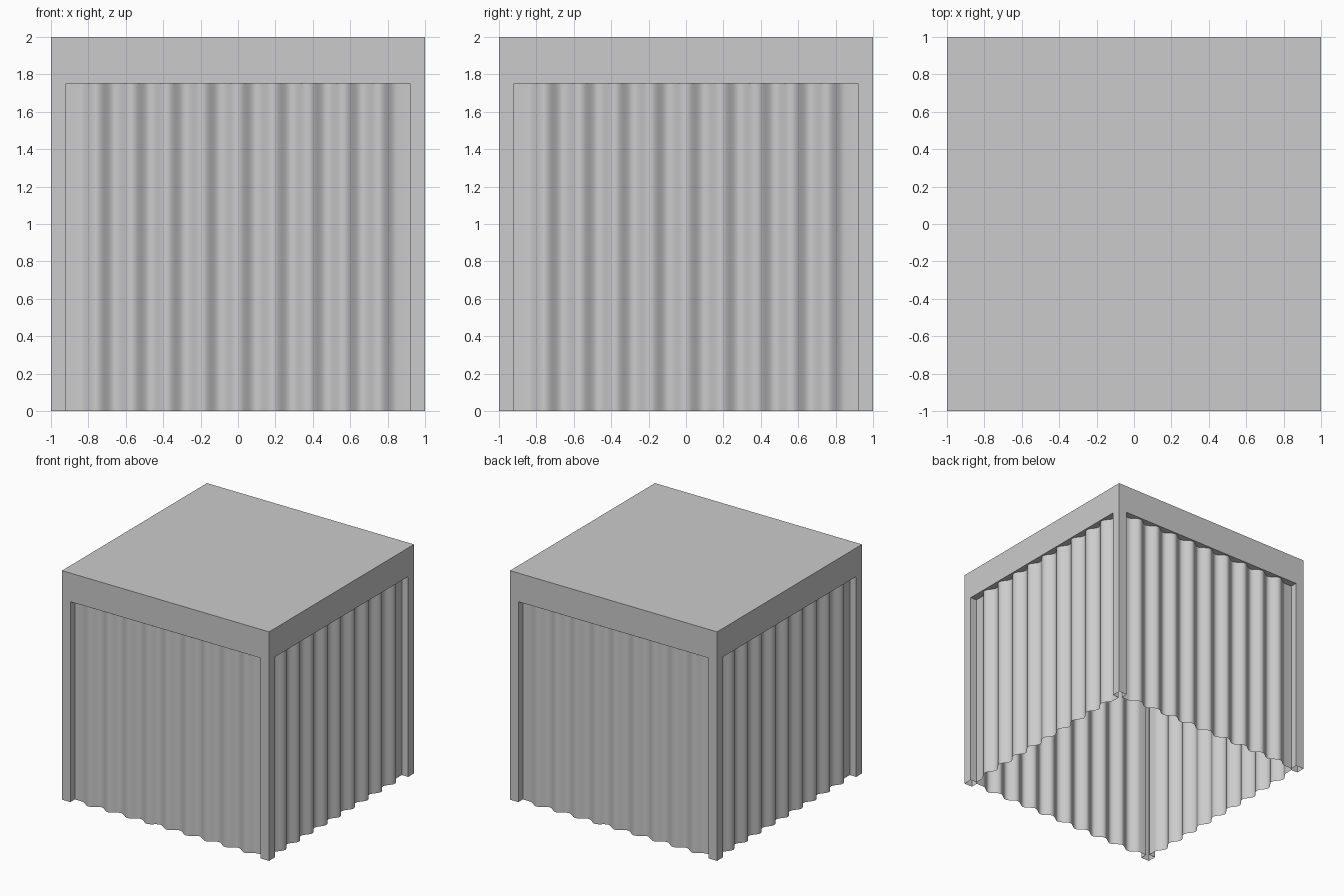
import bpy, bmesh, math
from mathutils import Matrix, Vector

if "Cube" in bpy.data.objects:
    bpy.data.objects.remove(bpy.data.objects["Cube"])

H, R = 2.0, 1.0            # height, half width
OPEN, LINTEL = 0.92, 1.75  # half width and top of each recessed bay
WAVE_HALF, WAVES = 0.85, 9 # corrugated span and number of ridges
TROUGH, AMP = 0.062, 0.024 # recess of the troughs, wave amplitude
STEPS = 14                 # samples per ridge


def make_object(name, build):
    """Build one side with build(quad), repeated around the four sides."""
    bm = bmesh.new()
    for k in range(4):
        rot = Matrix.Rotation(k * math.pi / 2, 3, 'Z')

        def quad(*pts):
            bm.faces.new([bm.verts.new(rot @ Vector(p)) for p in pts])
        build(quad)
    bmesh.ops.remove_doubles(bm, verts=bm.verts, dist=1e-5)
    me = bpy.data.meshes.new(name)
    bm.to_mesh(me)
    bm.free()
    ob = bpy.data.objects.new(name, me)
    bpy.context.collection.objects.link(ob)
    return ob


# Corrugation profile: flat margin, nine ridges, flat margin
n = WAVES * STEPS
profile = [(-OPEN, TROUGH)]
for i in range(n + 1):
    x = -WAVE_HALF + 2 * WAVE_HALF * i / n
    profile.append((x, TROUGH - AMP * (1 - math.cos(2 * math.pi * i / STEPS))))
profile.append((OPEN, TROUGH))


# Corrugated wall sheets
def wall(quad):
    for (x0, d0), (x1, d1) in zip(profile, profile[1:]):
        quad((x0, d0 - R, 0), (x1, d1 - R, 0), (x1, d1 - R, LINTEL), (x0, d0 - R, LINTEL))


# Hollow corner posts: outer face and return to the wall, open at the bottom
def posts(quad):
    y = TROUGH - R
    quad((-R, -R, 0), (-OPEN, -R, 0), (-OPEN, -R, LINTEL), (-R, -R, LINTEL))
    quad((-OPEN, -R, 0), (-OPEN, y, 0), (-OPEN, y, LINTEL), (-OPEN, -R, LINTEL))
    quad((OPEN, -R, 0), (R, -R, 0), (R, -R, LINTEL), (OPEN, -R, LINTEL))
    quad((OPEN, y, 0), (OPEN, -R, 0), (OPEN, -R, LINTEL), (OPEN, y, LINTEL))


# Roof cap: fascia, soffit above each bay, a quarter of the top
def roof(quad):
    quad((-R, -R, LINTEL), (R, -R, LINTEL), (R, -R, H), (-R, -R, H))
    for (x0, d0), (x1, d1) in zip(profile, profile[1:]):
        quad((x0, d0 - R, LINTEL), (x1, d1 - R, LINTEL), (x1, -R, LINTEL), (x0, -R, LINTEL))
    quad((-R, -R, H), (0, -R, H), (0, 0, H), (-R, 0, H))


walls = make_object("corrugated_walls", wall)
make_object("corner_posts", posts)
make_object("roof_cap", roof)

bpy.context.view_layer.objects.active = walls
walls.select_set(True)
bpy.ops.object.shade_smooth_by_angle(angle=math.radians(35))
